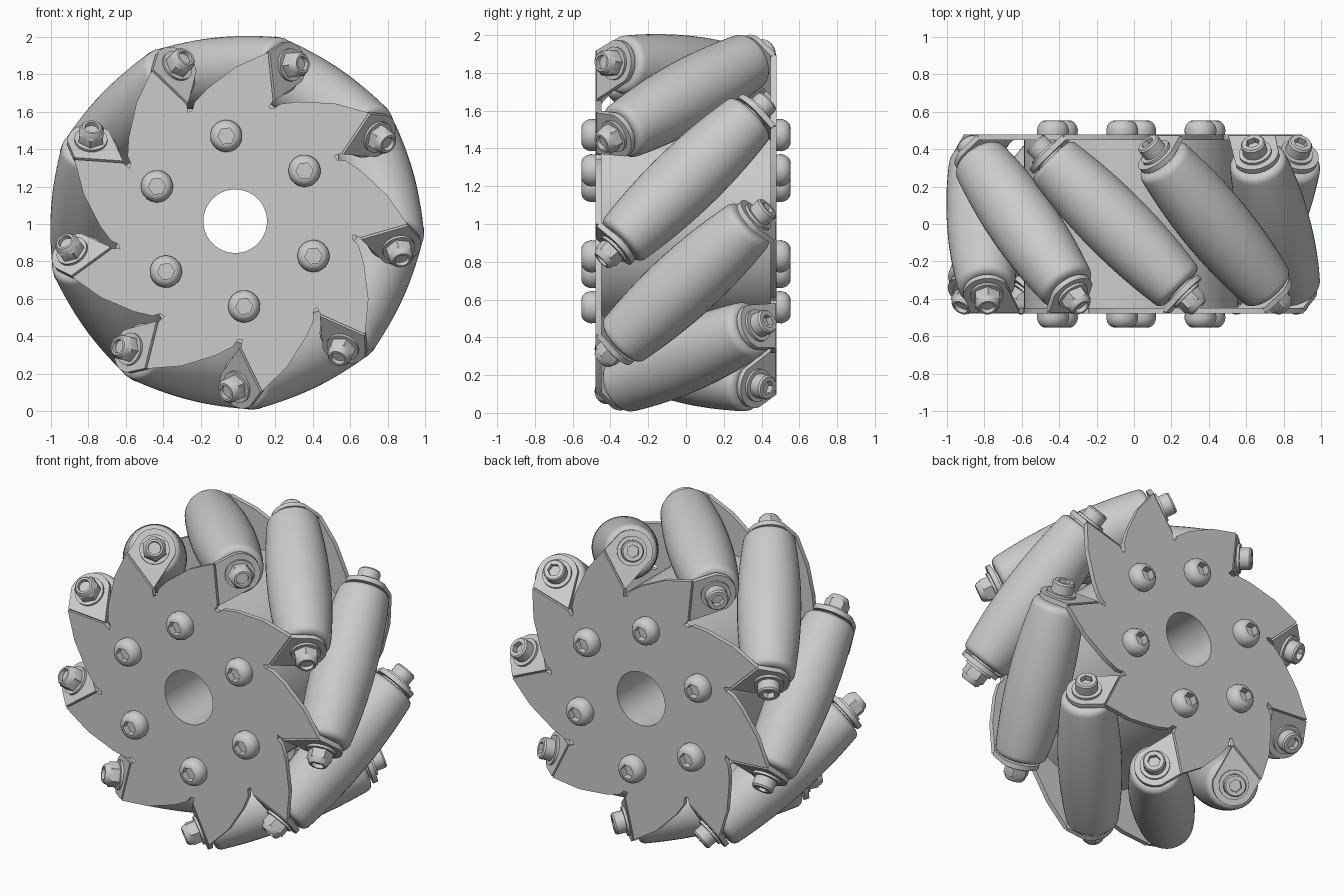
import bpy, bmesh, math
from mathutils import Matrix, Vector

cube = bpy.data.objects.get("Cube")
if cube:
    bpy.data.objects.remove(cube)

grey = bpy.data.materials.new("metal_grey")
grey.use_nodes = True
colour = (0.6, 0.6, 0.6, 1)
grey.diffuse_color = colour
grey.node_tree.nodes["Principled BSDF"].inputs["Base Color"].default_value = colour

ROLLERS, BOLTS = 9, 6
STEP = math.tau / ROLLERS
CENTRE = Matrix.Translation((-0.015, 0, 1.015))
MID_R = 0.8                      # radius at which roller axes pass
HOLE_R = 0.17
D = Vector((1, -1, 0)).normalized()   # roller axis, pointing to the front
E = Vector((1, 1, 0)).normalized()    # direction of the bent tabs
BEND = Vector((0.269, -0.463, 0))     # where the tabs leave the plate


def turn(angle):
    return Matrix.Rotation(angle, 4, 'Y')


def finish(bm, name):
    bmesh.ops.recalc_face_normals(bm, faces=bm.faces)
    mesh = bpy.data.meshes.new(name)
    bm.to_mesh(mesh)
    bm.free()
    mesh.materials.append(grey)
    mesh.shade_smooth()
    mesh.set_sharp_from_angle(angle=math.radians(32))
    return mesh


def place(name, mesh, matrix):
    ob = bpy.data.objects.new(name, mesh)
    ob.matrix_world = matrix
    bpy.context.collection.objects.link(ob)


def lathe(bm, profile, segs=24, closed=False):
    """Revolve (height, radius[, 'hex']) points about z; 'hex' rings are six-sided."""
    rings = []
    for h, r, *kind in profile:
        ring = []
        for i in range(segs):
            a = math.tau * i / segs
            k = r
            if kind:
                k = r * math.cos(math.pi / 6) / math.cos(a % (math.pi / 3) - math.pi / 6)
            ring.append(bm.verts.new((k * math.cos(a), k * math.sin(a), h)))
        rings.append(ring)
    pairs = list(zip(rings, rings[1:]))
    if closed:
        pairs.append((rings[-1], rings[0]))
    else:
        bm.faces.new(rings[0])
        bm.faces.new(rings[-1])
    for lo, hi in pairs:
        for i in range(segs):
            j = (i + 1) % segs
            bm.faces.new((lo[i], lo[j], hi[j], hi[i]))


def lathed(name, *profiles, segs=24, closed=False):
    bm = bmesh.new()
    for p in profiles:
        lathe(bm, p, segs, closed)
    return finish(bm, name)


def thicken(bm, faces, offset):
    ext = bmesh.ops.extrude_face_region(bm, geom=faces)
    verts = [v for v in ext["geom"] if isinstance(v, bmesh.types.BMVert)]
    bmesh.ops.translate(bm, vec=offset, verts=verts)


def loop_edges(bm, points):
    vs = [bm.verts.new(p) for p in points]
    return [bm.edges.new((vs[i - 1], vs[i])) for i in range(len(vs))]


# Saw-toothed side plate with bent tabs
def side_plate():
    bm = bmesh.new()
    # (radial, tangential) outline of one tooth
    tooth = [(.62, -.269), (.88, -.269), (.82, -.09), (.72, .075),
             (.655, .15), (.615, .165), (.605, .19)]
    outline = [turn(-STEP * k) @ Vector((-t, -.478, r))
               for k in range(ROLLERS) for r, t in tooth]
    hole = [turn(math.tau * i / 48) @ Vector((0, -.478, HOLE_R)) for i in range(48)]
    edges = loop_edges(bm, outline) + loop_edges(bm, hole)
    bmesh.ops.triangle_fill(bm, edges=edges, use_beauty=True, normal=(0, -1, 0))
    thicken(bm, bm.faces[:], Vector((0, .03, 0)))
    # rounded tabs standing square to the roller axes
    arc = [math.radians(-50 + 145 * i / 14) for i in range(15)]
    tab = [(0, .62)] + [(.134 + .125 * math.cos(a), MID_R + .125 * math.sin(a))
                        for a in arc] + [(0, .88)]
    for k in range(ROLLERS):
        rot = turn(STEP * k)
        vs = [bm.verts.new(rot @ (BEND - D * .015 + E * e + Vector((0, 0, z))))
              for e, z in tab]
        thicken(bm, [bm.faces.new(vs)], rot @ (D * .03))
    return finish(bm, "side_plate")


plate = side_plate()
START = math.radians(-6)
FLIP = Matrix.Rotation(math.pi, 4, 'Z')
base = CENTRE @ turn(START)
place("front_plate", plate, base)
place("back_plate", plate, base @ FLIP)

# Central drum with the axle bore
drum = lathed("drum", [(-.45, HOLE_R), (-.45, .573), (.45, .573), (.45, HOLE_R)],
              segs=72, closed=True)
place("drum", drum, CENTRE @ Matrix.Rotation(math.pi / 2, 4, 'X'))

# Barrel roller, rounded at both ends
half = [(.45 * i / 8, .187 - .032 * (i / 8) ** 2) for i in range(9)]
half += [(.45 + .04 * math.sin(a), .115 + .04 * math.cos(a))
         for a in (math.pi / 8 * i for i in range(1, 5))]
barrel = [(-s, r) for s, r in reversed(half[1:])] + half
roller = lathed("roller", barrel, segs=40)

# Axle hardware: spacer, washer and lock nut, or washer and socket screw
spacer = [(.485, .085), (.505, .085)]
washer = [(.53, .088), (.548, .088)]
lock_nut = lathed("lock_nut", spacer, washer,
                  [(.545, .075, 'hex'), (.6, .075, 'hex'), (.606, .064), (.622, .06),
                   (.634, .05), (.634, .038), (.61, .036)])
cap_screw = lathed("cap_screw", spacer, washer,
                   [(.545, .066), (.605, .066), (.615, .058), (.615, .038, 'hex'),
                    (.58, .038, 'hex')])

tilt = Matrix.Translation((0, 0, MID_R)) @ D.to_track_quat('Z', 'Y').to_matrix().to_4x4()
for k in range(ROLLERS):
    m = base @ turn(STEP * k)
    place(f"roller_{k + 1}", roller, m @ tilt)
    place(f"lock_nut_{k + 1}", lock_nut, m @ tilt)
    place(f"cap_screw_{k + 1}", cap_screw, m @ FLIP @ tilt)

# Domed bolts clamping the plates to the drum
dome = [(.47, .075), (.478, .084), (.505, .086), (.525, .08), (.54, .07), (.551, .056),
        (.553, .046, 'hex'), (.51, .046, 'hex')]
bolt = lathed("bolt", dome)
outward = Matrix.Translation((0, 0, .458)) @ Matrix.Rotation(math.pi / 2, 4, 'X')
for k in range(BOLTS):
    m = base @ turn(math.tau * k / BOLTS)
    place(f"front_bolt_{k + 1}", bolt, m @ outward)
    place(f"back_bolt_{k + 1}", bolt, m @ FLIP @ outward)
